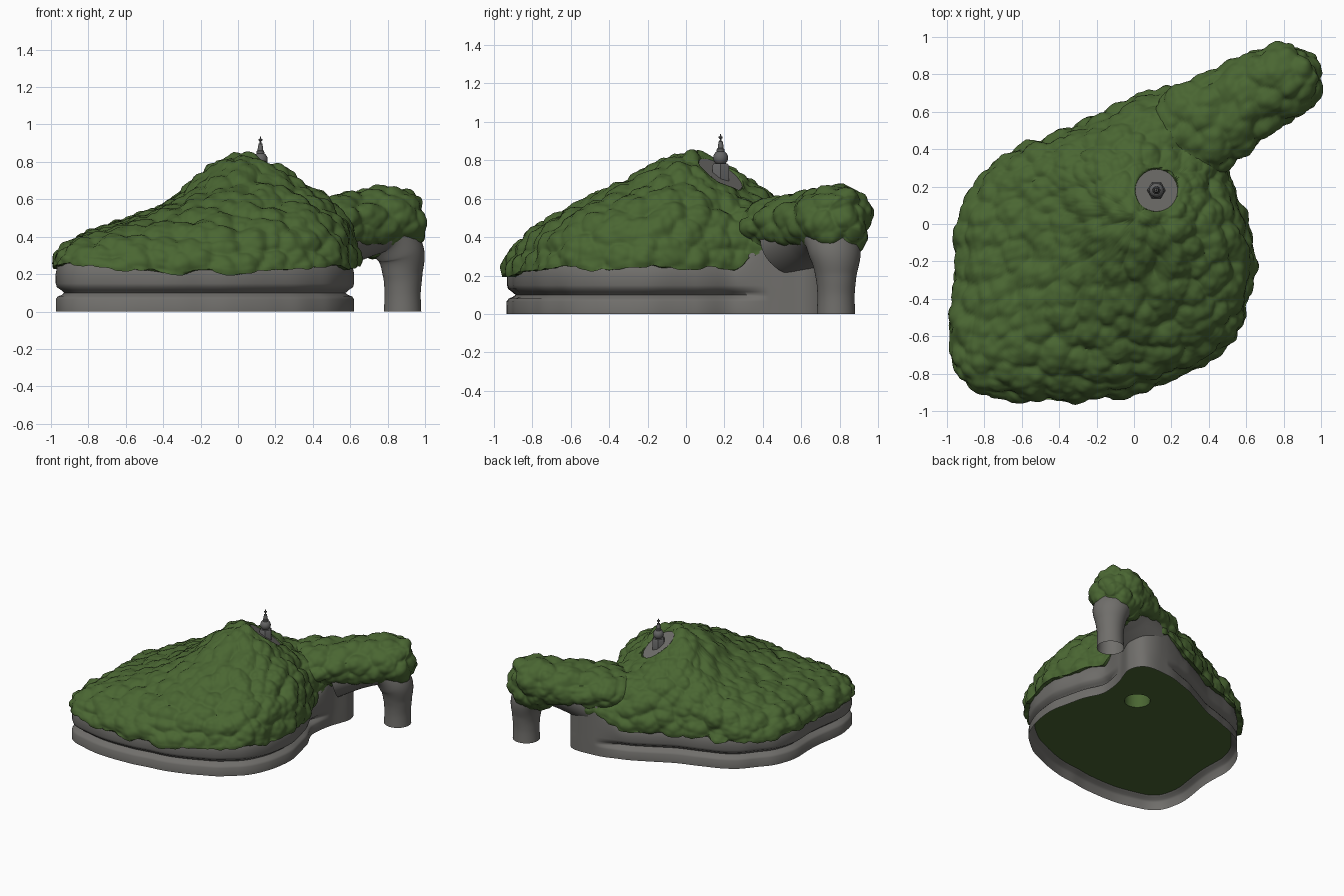
import bpy, bmesh, math
from mathutils import Vector, noise

if "Cube" in bpy.data.objects:
    bpy.data.objects.remove(bpy.data.objects["Cube"], do_unlink=True)


def material(name, rgb):
    m = bpy.data.materials.new(name)
    m.use_nodes = True
    m.diffuse_color = (*rgb, 1)
    m.node_tree.nodes["Principled BSDF"].inputs["Base Color"].default_value = (*rgb, 1)
    return m


GREEN = material("foliage green", (0.068, 0.133, 0.032))
ROCK = material("rock grey", (0.162, 0.157, 0.147))
STONE = material("shrine stone", (0.13, 0.13, 0.13))

UP = Vector((0, 0, 1))
PEAK = Vector((0.03, 0.05, 0))
SHRINE = Vector((0.12, 0.18, 0))
NECK = Vector((0.5, 0.65, 0))
ARM = Vector((0.83, 0.55, 0)).normalized()
DOWNHILL = Vector((0.64, 0.77, 0))


def spline(pts, steps, closed=False):
    """Catmull-Rom curve through points with any number of components."""
    n, out = len(pts), []
    pick = (lambda i: pts[i % n]) if closed else (lambda i: pts[max(0, min(n - 1, i))])
    for i in range(n if closed else n - 1):
        a, b, c, d = (pick(i + k) for k in (-1, 0, 1, 2))
        for s in range(steps):
            t = s / steps
            out.append([0.5 * (2 * q + (r - p) * t + (2 * p - 5 * q + 4 * r - w) * t * t
                               + (3 * q - p - 3 * r + w) * t ** 3)
                        for p, q, r, w in zip(a, b, c, d)])
    if not closed:
        out.append(list(pts[-1]))
    return out


def lumps(p):
    """Rounded leafy clumps from cell noise, with slow swells."""
    big = noise.voronoi(p / 0.11)[0][0]
    small = noise.voronoi(p / 0.055 + Vector((7, 3, 5)))[0][0]
    return 0.05 * (0.4 - big * big) + 0.016 * (0.4 - small) + 0.012 * noise.noise(p * 5)


def skin(name, rows, mat, caps=(), leafy=False, angle=40):
    """Loft closed rings into a surface, optionally capped and covered in clumps."""
    bm = bmesh.new()
    grid = [[bm.verts.new(p) for p in row] for row in rows]
    n = len(rows[0])
    for a, b in zip(grid, grid[1:]):
        for j in range(n):
            k = (j + 1) % n
            bm.faces.new((a[j], b[j], b[k], a[k]))
    if "first" in caps:
        bm.faces.new(grid[0])
    if "last" in caps:
        bm.faces.new(grid[-1][::-1])
    bm.normal_update()
    if leafy:
        moves = []
        for v in bm.verts:
            q = (Vector((v.co.x, v.co.y, 0)) - SHRINE).length
            fade = max(0, min(1, (q - 0.11) / 0.05))
            moves.append(v.normal * lumps(v.co) * fade)
        for v, m in zip(bm.verts, moves):
            v.co += m
    me = bpy.data.meshes.new(name)
    bm.to_mesh(me)
    bm.free()
    me.materials.append(mat)
    ob = bpy.data.objects.new(name, me)
    bpy.context.collection.objects.link(ob)
    bpy.ops.object.select_all(action="DESELECT")
    ob.select_set(True)
    bpy.context.view_layer.objects.active = ob
    bpy.ops.object.shade_smooth_by_angle(angle=math.radians(angle))


# Island footprint, counter-clockwise, with outward directions
FOOTPRINT = [(.52, .45), (.57, .62), (.5, .73), (.3, .74), (.05, .67), (-.18, .56),
             (-.38, .47), (-.6, .4), (-.77, .26), (-.92, .03), (-.94, -.3), (-.97, -.65),
             (-.88, -.84), (-.6, -.925), (-.3, -.92), (.02, -.87), (.29, -.77), (.48, -.63),
             (.58, -.45), (.62, -.2), (.57, .05), (.49, .25)]
edge = [Vector((x, y, 0)) for x, y in spline(FOOTPRINT, 18, closed=True)]
N = len(edge)
outward = [(edge[(i + 1) % N] - edge[i - 1]).cross(UP).normalized() for i in range(N)]
body = [max(0, min(1, ((p - NECK).length - 0.22) / 0.18)) for p in edge]  # 0 at the neck


# Rock wall, taller at the neck, with a waterline groove that fades out there
def wall_ring(z, inset):
    ring = []
    for p, o, f in zip(edge, outward, body):
        rough = 0.01 * noise.noise(p * 6 + UP * z * 3)
        lift = 0.12 * (1 - f) if z > 0.18 else 0
        ring.append(p - o * (inset * f + rough) + UP * (z + lift))
    return ring


WALL = [(.31, .06), (.25, .01), (.2, 0), (.15, 0), (.13, .006), (.115, .028),
        (.1, .045), (.09, .034), (.08, .01), (.065, 0), (0, 0)]
skin("rock_wall", [wall_ring(z, i) for z, i in WALL], ROCK, angle=70)

# Underside with the shaft below the shrine
rim = wall_ring(.1, .045)
hole = [SHRINE + Vector((p.x - SHRINE.x, p.y - SHRINE.y, 0)).normalized() * 0.095 for p in rim]
skin("underside", [rim, [p + UP * .1 for p in hole], [p + UP * .6 for p in hole]], GREEN)

# Hill heights every 0.2 units away from the peak
WEST = (.86, .77, .58, .5, .46, .44, .43, .42)
SOUTH = (.86, .785, .68, .59, .52, .46, .43, .42)
NORTH_EAST = (.86, .71, .57, .54, .5, .46, .44, .43)


def hill(v):
    d = math.hypot(v.length, 0.05) / 0.2
    i = min(int(d), 6)
    at = lambda h: h[i] + (h[i + 1] - h[i]) * min(1, d - i)
    u = v.normalized()
    w = max(0, -u.x) ** 2
    e = max(0, u.dot(DOWNHILL)) ** 2
    return at(WEST) * w + at(NORTH_EAST) * e + at(SOUTH) * (1 - w - e)


def terrace(p):
    """Height of the sloping plate under the shrine."""
    return 0.72 - 0.72 * (p - SHRINE).dot(DOWNHILL)


# Foliage covering the island
skirt = [0.23 + 0.13 * (1 - f) + 0.05 * noise.noise(p * 4) for p, f in zip(edge, body)]
ROWS = 85
rows = []
for r in range(1, ROWS + 1):
    t = math.sin(math.pi / 2 * r / ROWS)
    row = []
    for p, o, low, f in zip(edge, outward, skirt, body):
        spread = (0.026 + 0.015 * noise.noise(p * 3)) * f
        v = (p + o * spread - PEAK) * t
        h = low + (hill(v) - low) * math.sqrt(max(0, 1 - t ** 6))
        q = (PEAK + v - SHRINE).length
        if q < 0.17:
            h = min(h, terrace(PEAK + v) - 0.01 + max(0, q - 0.11) * 4)
        row.append(PEAK + v + UP * h)
    rows.append(row)
rows.append([p - o * 0.03 + UP * (low + 0.01) for p, o, low in zip(edge, outward, skirt)])
skin("hill_foliage", rows, GREEN, caps=("first",), leafy=True, angle=60)


# Tubes along the arm: x, y, z, half width, half height
def tube(name, path, steps, sides, sign, mat, **kw):
    pts = spline(path, steps)
    side = ARM.cross(UP) * sign
    rings = []
    for i, (x, y, z, w, h) in enumerate(pts):
        a, b = pts[max(0, i - 1)], pts[min(len(pts) - 1, i + 1)]
        up = side.cross((Vector(b[:3]) - Vector(a[:3])).normalized())
        turn = [math.tau * k / sides for k in range(sides)]
        rings.append([Vector((x, y, z)) + side * w * math.cos(t) + up * h * math.sin(t)
                      for t in turn])
    skin(name, rings, mat, **kw)


# Hollow rock pillar flaring and bending over into the arch
tube("rock_arch", [(.88, .78, 0, .1, .1), (.88, .78, .1, .097, .097),
                   (.88, .78, .2, .108, .106), (.865, .775, .32, .14, .125),
                   (.78, .735, .42, .15, .12), (.63, .665, .42, .17, .15),
                   (.45, .57, .37, .22, .18)], 10, 40, -1, ROCK)

# Foliage on the arch, sinking into the hill at its root
tube("arch_foliage", [(.06, .36, .4, .08, .06), (.28, .48, .45, .25, .14),
                      (.46, .575, .46, .245, .15), (.64, .69, .475, .22, .16),
                      (.8, .775, .475, .2, .2), (.9, .83, .44, .15, .175),
                      (.955, .865, .42, .03, .03)], 16, 110, 1, GREEN,
     caps=("first", "last"), leafy=True, angle=60)


# Sloping plate and shrine near the summit
turn = [math.tau * k / 32 for k in range(32)]
plate = [SHRINE + Vector((math.cos(t), math.sin(t), 0)) * 0.113 for t in turn]
skin("shrine_terrace", [[p + UP * (terrace(p) + dz) for p in plate] for dz in (.006, -.04)],
     ROCK, caps=("first", "last"))


def turned(name, profile, sides, mat):
    """Surface of revolution from radius and height, top to bottom."""
    turn = [math.tau * k / sides for k in range(sides)]
    skin(name, [[SHRINE + Vector((r * math.cos(t), r * math.sin(t), z)) for t in turn]
                for r, z in profile], mat, caps=("first", "last"))


ball = [(.039 * math.sin(a), .812 + .039 * math.cos(a))
        for a in (math.pi * k / 12 for k in range(2, 11))]
turned("shrine_dome", ball, 24, STONE)
turned("shrine_base", [(.042, .782), (.05, .77), (.05, .69)], 6, STONE)
turned("shrine_spire", [(.002, .935), (.004, .925), (.011, .921), (.011, .915), (.004, .91),
                        (.005, .9), (.011, .897), (.012, .885), (.014, .88), (.015, .862),
                        (.02, .858), (.021, .846), (.017, .838)], 16, STONE)
